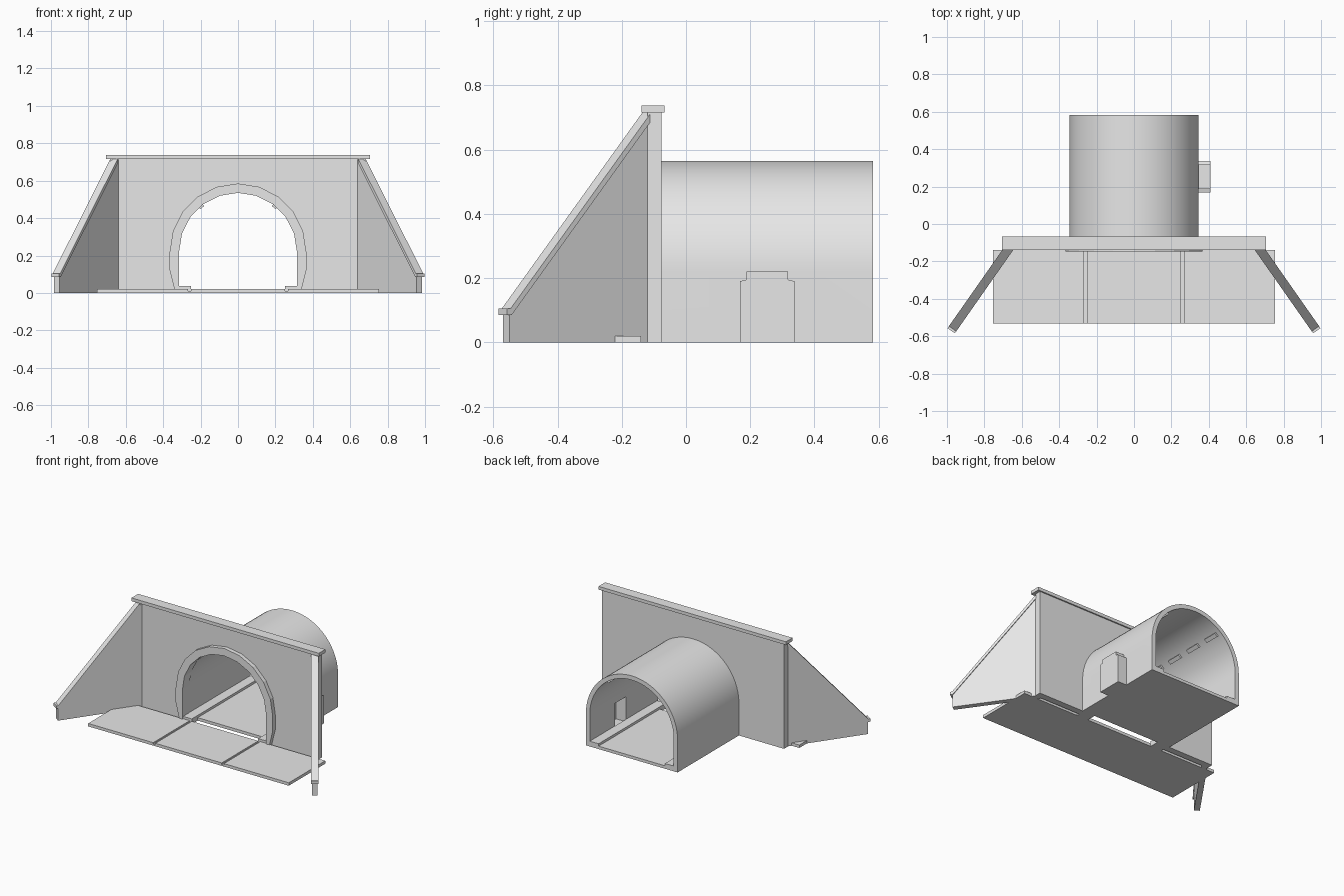
import bpy
import bmesh
from math import cos, sin, pi, radians
from mathutils import Vector

cube = bpy.data.objects.get("Cube")
if cube:
    bpy.data.objects.remove(cube, do_unlink=True)

concrete = bpy.data.materials.new("grey_concrete")
concrete.use_nodes = True
colour = (0.8, 0.8, 0.8, 1)
concrete.diffuse_color = colour
concrete.node_tree.nodes["Principled BSDF"].inputs["Base Color"].default_value = colour

X, Y, Z = Vector((1, 0, 0)), Vector((0, 1, 0)), Vector((0, 0, 1))
SPRING = 0.22  # height where the arch starts


def prism(name, points, origin, u, v, sweep):
    """Flat outline in the u, v plane, extruded along sweep."""
    bm = bmesh.new()
    face = bm.faces.new([bm.verts.new(origin + u * a + v * b) for a, b in points])
    extruded = bmesh.ops.extrude_face_region(bm, geom=[face])["geom"]
    moved = [g for g in extruded if isinstance(g, bmesh.types.BMVert)]
    bmesh.ops.translate(bm, vec=sweep, verts=moved)
    bmesh.ops.recalc_face_normals(bm, faces=bm.faces)
    mesh = bpy.data.meshes.new(name)
    bm.to_mesh(mesh)
    bm.free()
    mesh.materials.append(concrete)
    obj = bpy.data.objects.new(name, mesh)
    bpy.context.collection.objects.link(obj)
    return obj


def profile_y(name, points, y0, y1):
    return prism(name, points, Y * y0, X, Z, Y * (y1 - y0))


def box(name, x0, x1, y0, y1, z0, z1):
    return profile_y(name, [(x0, z0), (x1, z0), (x1, z1), (x0, z1)], y0, y1)


def arch(radius, steps):
    """Arch outline from the right springing over to the left one."""
    return [(radius * cos(pi * i / steps), SPRING + radius * sin(pi * i / steps))
            for i in range(steps + 1)]


def with_legs(curve):
    return [(curve[0][0], 0)] + curve + [(curve[-1][0], 0)]


# Headwall with arched opening, and its cap
opening = with_legs(arch(0.315, 10))
w, h = 0.685, 0.715
profile_y("headwall", [(w, 0), (w, h), (-w, h), (-w, 0)] + opening[::-1], -0.12, -0.076)
box("headwall_cap", -0.705, 0.705, -0.138, -0.067, h, 0.737)

# Raised surround, narrowing at its feet
outer = arch(0.365, 10)
surround = [(0.335, 0), (0.365, 0.12)] + outer + [(-0.365, 0.12), (-0.335, 0)]
profile_y("arch_surround", surround + opening[::-1], -0.148, -0.115)

# Tunnel tube
tube = with_legs(arch(0.345, 40)) + with_legs(arch(0.316, 40))[::-1]
tunnel = profile_y("tunnel", tube, -0.078, 0.583)

# Doorway cut through the tunnel wall into the side niche
cutter = box("niche_cutter", 0.28, 0.37, 0.195, 0.31, 0.02, 0.19)
cutter.hide_render = True
cut = tunnel.modifiers.new("niche_opening", "BOOLEAN")
cut.object = cutter
cut.operation = "DIFFERENCE"
cut.solver = "EXACT"
bpy.ops.object.select_all(action="DESELECT")
bpy.context.view_layer.objects.active = tunnel
tunnel.select_set(True)
bpy.ops.object.modifier_apply(modifier=cut.name)
bpy.data.objects.remove(cutter, do_unlink=True)
bpy.ops.object.shade_smooth_by_angle(angle=radians(30))

# Side niche with stepped shoulders, back panel and floor
half = [(0.085, 0), (0.085, 0.19), (0.065, 0.195), (0.065, 0.22)]
shell = half + [(-a, b) for a, b in reversed(half)]
hollow = [(-0.058, 0), (-0.058, 0.19), (0.058, 0.19), (0.058, 0)]
centre = Vector((0.34, 0.253, 0))
prism("niche_walls", shell + hollow, centre, Y, Z, X * 0.05)
prism("niche_back", shell, centre + X * 0.05, Y, Z, X * 0.02)
box("niche_floor", 0.34, 0.39, 0.195, 0.311, 0, 0.02)

# Tunnel floor
box("tunnel_floor", -0.316, 0.316, -0.076, 0.583, 0, 0.02)

# Apron: a base slab carrying three panels with narrow joints
box("apron_base", -0.755, 0.755, -0.532, -0.14, 0, 0.01)
for name, x0, x1 in (("right", -0.755, -0.266), ("middle", -0.25, 0.25), ("left", 0.266, 0.755)):
    box("apron_panel_" + name, x0, x1, -0.532, -0.14, 0.01, 0.02)

for side, label in ((1, "left"), (-1, "right")):
    # Splayed wing wall, measured from its low outer end
    along = Vector((-0.574 * side, 0.819, 0))
    across = Vector((0.819 * side, 0.574, 0))
    end = Vector((0.97 * side, -0.56, 0))
    slope = 1.144
    wall = [(0, 0), (0.55, 0), (0.55, 0.085 + 0.55 * slope), (0, 0.085)]
    prism("wing_wall_" + label, wall, end - across * 0.018, along, Z, across * 0.036)
    coping = [(-0.013, 0.085), (0.004, 0.085), (0.535, 0.69), (0.535, 0.716),
              (0, 0.105), (-0.013, 0.105)]
    prism("wing_coping_" + label, coping, end - across * 0.024, along, Z, across * 0.048)

    # Kerb along the tunnel wall
    x0, x1 = sorted((0.25 * side, 0.316 * side))
    box("kerb_" + label, x0, x1, -0.14, 0.583, 0, 0.036)

    # Row of ceiling lamps set on the vault
    angle = radians(51)
    radial = Vector((cos(angle) * side, 0, sin(angle)))
    tangent = Vector((-sin(angle) * side, 0, cos(angle)))
    lamp = [(0.304, -0.013), (0.32, -0.013), (0.32, 0.013), (0.304, 0.013)]
    for i in range(4):
        start = Vector((0, 0.45 - 0.172 * i, SPRING))
        prism(f"lamp_{label}_{i + 1}", lamp, start, radial, tangent, Y * 0.1)
